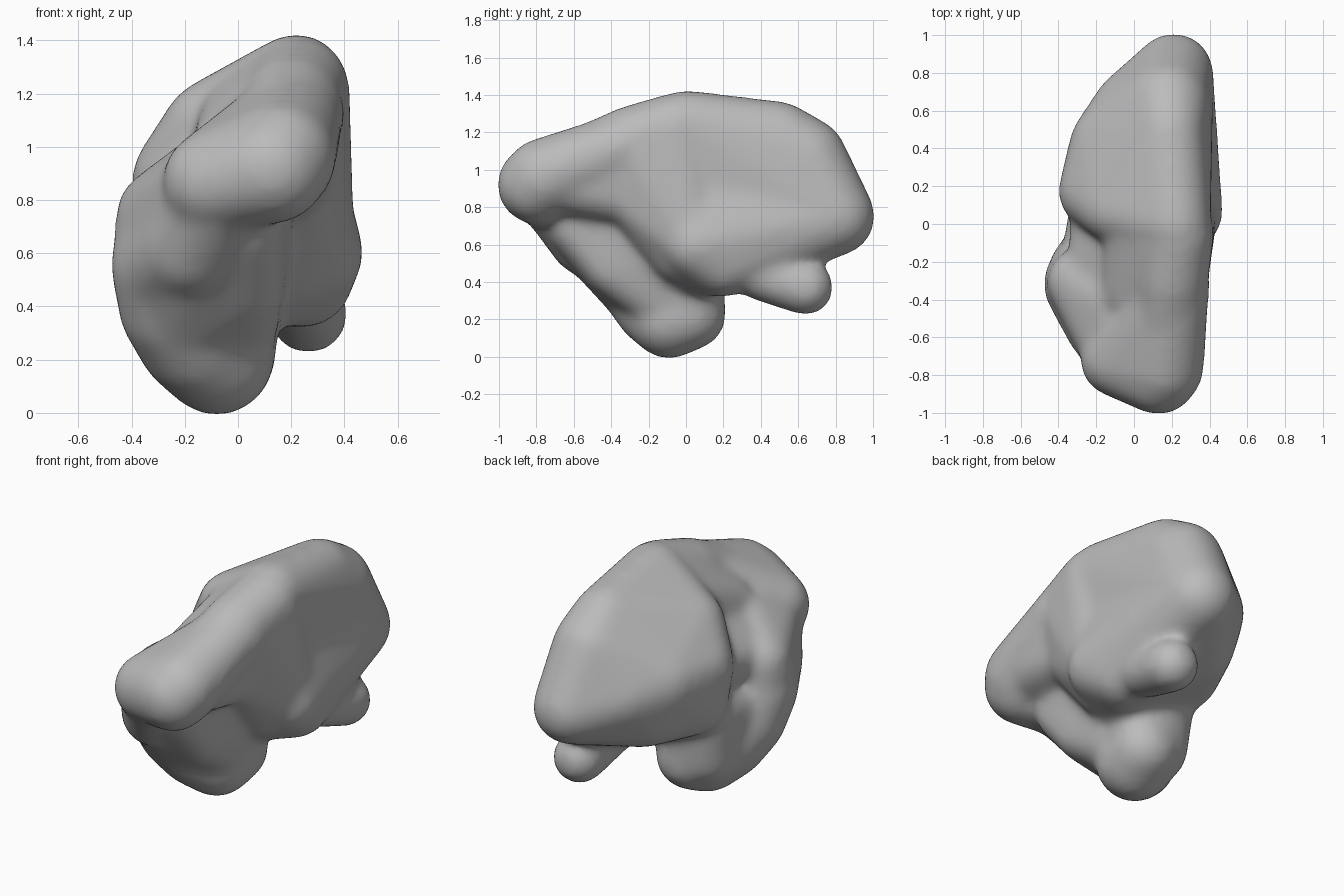
import bpy
import bmesh
from mathutils import Vector

cube = bpy.data.objects.get("Cube")
if cube:
    bpy.data.objects.remove(cube, do_unlink=True)

SOFT = 0.012  # extra radius that the final softening takes away again

# Unit sphere directions shared by every rounded hull
ball = bmesh.new()
bmesh.ops.create_icosphere(ball, subdivisions=3, radius=1)
DIRS = [v.co.copy() for v in ball.verts]
ball.free()

clay = bmesh.new()


def hull(*balls):
    """Add the rounded hull around balls given as (x, y, z, radius)."""
    bm = bmesh.new()
    for x, y, z, r in balls:
        for d in DIRS:
            bm.verts.new(Vector((x, y, z)) + d * (r + SOFT))
    bmesh.ops.convex_hull(bm, input=bm.verts[:])
    loose = [v for v in bm.verts if not v.link_faces]
    bmesh.ops.delete(bm, geom=loose, context='VERTS')
    bmesh.ops.recalc_face_normals(bm, faces=bm.faces[:])
    temp = bpy.data.meshes.new("temp")
    bm.to_mesh(temp)
    bm.free()
    clay.from_mesh(temp)
    bpy.data.meshes.remove(temp)


def chain(balls):
    """Join successive balls into a bent tube."""
    for a, b in zip(balls, balls[1:]):
        hull(a, b)


# Large main lobe: a ridged upper half and a bulging lower half share a waist
waist = [(.2, .05, .9, .18), (.17, .6, .9, .21), (-.21, .17, .88, .18),
         (-.12, .42, .86, .21), (0, .6, .82, .21), (.21, .8, .75, .2)]
hull(*waist, (.22, 0, 1.24, .175), (.19, .5, 1.18, .175),
     (.18, .64, 1.06, .21), (-.1, .08, 1.07, .17))
hull(*waist, (.28, .06, .6, .18), (.25, .2, .5, .17), (.1, .02, .5, .16),
     (.2, .62, .64, .16), (-.18, .2, .67, .19), (-.05, .48, .67, .19))

# Shoulder carrying the right face forward into the nose
hull((.2, -.3, 1.15, .18), (.23, -.06, 1.22, .18), (.19, -.24, .82, .16),
     (.26, .05, .6, .17), (.18, -.03, .55, .15))
hull((.15, -.72, .96, .18), (.2, -.32, 1.14, .18), (.18, -.24, .86, .16),
     (.04, -.4, .85, .16))

# Blunt nose lobe
hull((.13, -.8, .92, .2), (-.09, -.72, .87, .185), (.16, -.76, .96, .2),
     (.2, -.5, 1.04, .17), (.22, -.32, 1.13, .17))

# Curved side lobe sweeping from the nose down to the lower bulb
chain([(-.05, -.72, .85, .17), (-.17, -.53, .63, .19), (-.26, -.32, .56, .21),
       (-.23, -.25, .4, .21), (-.16, -.17, .28, .21), (-.08, -.09, .205, .205),
       (-.05, .02, .23, .185)])
hull((-.28, -.31, .74, .17), (-.26, -.32, .56, .2), (-.1, -.42, .9, .15),
     (-.09, -.68, .85, .17), (-.17, -.53, .63, .18))

# Broad front sheet between side lobe, nose and lower bulb
hull((.01, -.58, .7, .15), (.02, -.4, .48, .14), (-.17, -.53, .64, .17),
     (-.21, -.25, .38, .2), (-.04, -.1, .3, .17), (.06, -.3, .85, .15),
     (.02, -.15, .52, .16))

# Rear fill joining the lower bulb to the underside of the main lobe
hull((-.13, 0, .27, .185), (-.05, .02, .24, .18), (-.17, .03, .55, .17),
     (-.2, -.2, .5, .18), (.02, .02, .45, .15))

# Saddle closing the top between nose, side lobe and main lobe
hull((0, -.02, 1.13, .13), (.18, -.1, 1.2, .16), (-.02, -.36, 1, .14),
     (-.04, -.02, .95, .14), (.15, -.38, 1.08, .15))
hull((-.04, -.02, .95, .14), (-.04, -.42, .92, .14), (-.2, -.26, .8, .14),
     (-.19, .02, .8, .14))

# Small rear bulb under the tail
hull((.265, .64, .37, .138), (.24, .4, .44, .13))

mesh = bpy.data.meshes.new("rough_body")
clay.to_mesh(mesh)
clay.free()
body = bpy.data.objects.new("body", mesh)
bpy.context.collection.objects.link(body)

# Fuse the lobes into one soft skin
remesh = body.modifiers.new("fuse", 'REMESH')
remesh.mode = 'VOXEL'
remesh.voxel_size = 0.022
remesh.use_smooth_shade = True
soften = body.modifiers.new("soften", 'SMOOTH')
soften.factor = 0.5
soften.iterations = 24

grey = bpy.data.materials.new("plain grey")
grey.use_nodes = True
colour = (.5, .5, .5, 1)
grey.diffuse_color = colour
grey.node_tree.nodes["Principled BSDF"].inputs["Base Color"].default_value = colour
mesh.materials.append(grey)
